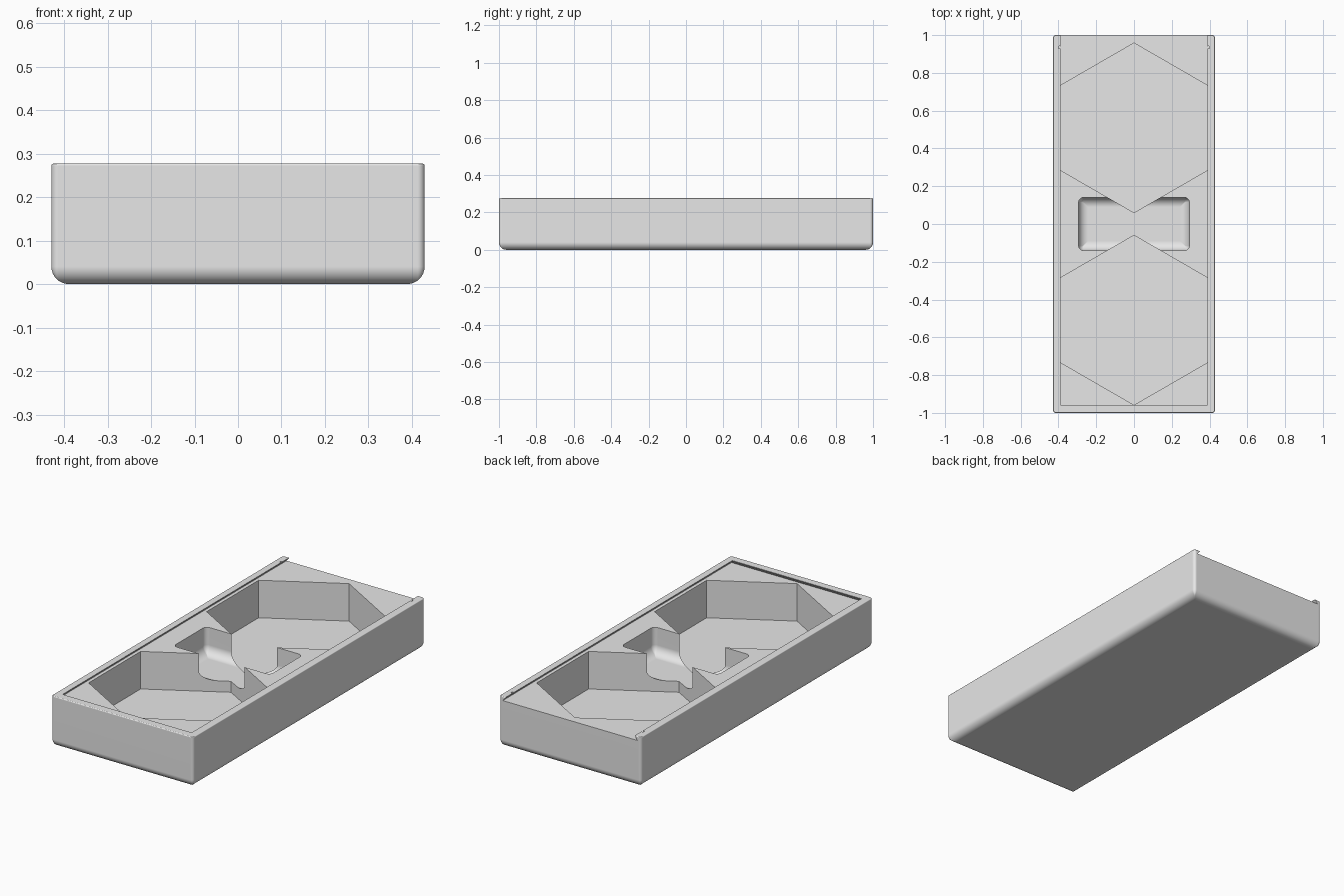
import bpy, bmesh, math

default = bpy.data.objects.get("Cube")
if default:
    bpy.data.objects.remove(default, do_unlink=True)

HALF_X, HALF_Y, TOP = 0.429, 1.0, 0.277
LEDGE, FLOOR = 0.255, 0.05

grey = bpy.data.materials.new("plain_grey")
grey.use_nodes = True
grey.diffuse_color = (0.8, 0.8, 0.8, 1)
grey.node_tree.nodes["Principled BSDF"].inputs["Base Color"].default_value = (0.8, 0.8, 0.8, 1)


def loft(name, rings):
    """Closed solid through rings of equal point count, listed bottom to top."""
    bm = bmesh.new()
    loops = [[bm.verts.new(p) for p in ring] for ring in rings]
    n = len(loops[0])
    for low, high in zip(loops, loops[1:]):
        for i in range(n):
            j = (i + 1) % n
            bm.faces.new((low[i], low[j], high[j], high[i]))
    bm.faces.new(loops[0][::-1])
    bm.faces.new(loops[-1])
    bmesh.ops.recalc_face_normals(bm, faces=bm.faces)
    mesh = bpy.data.meshes.new(name)
    bm.to_mesh(mesh)
    bm.free()
    mesh.materials.append(grey)
    obj = bpy.data.objects.new(name, mesh)
    bpy.context.collection.objects.link(obj)
    return obj


def rounded_rect(hx, hy, radius, z, steps=5):
    pts = []
    for quarter, (sx, sy) in enumerate([(1, 1), (-1, 1), (-1, -1), (1, -1)]):
        for k in range(steps + 1):
            a = math.pi / 2 * (quarter + k / steps)
            pts.append((sx * (hx - radius) + radius * math.cos(a),
                        sy * (hy - radius) + radius * math.sin(a), z))
    return pts


def filleted_rings(hx, hy, corner, z0, fillet, steps=8):
    """Rings that round off the bottom edge of a box."""
    rings = []
    for k in range(steps + 1):
        a = math.pi / 2 * k / steps
        inset = fillet * (1 - math.sin(a))
        rings.append(rounded_rect(hx - inset, hy - inset, max(corner - inset, 0.003),
                                  z0 + fillet * (1 - math.cos(a))))
    return rings


def polygon(cx, cy, radius, sides, z):
    return [(cx + radius * math.sin(math.tau * i / sides),
             cy + radius * math.cos(math.tau * i / sides), z) for i in range(sides)]


def cut(target, cutter):
    cutter.hide_render = True
    mod = target.modifiers.new("cut", 'BOOLEAN')
    mod.operation, mod.solver, mod.object = 'DIFFERENCE', 'EXACT', cutter
    bpy.context.view_layer.objects.active = target
    bpy.ops.object.modifier_apply(modifier=mod.name)
    bpy.data.objects.remove(cutter, do_unlink=True)


# Tray body: rounded bottom, softly eased top rim
rings = filleted_rings(HALF_X, HALF_Y, 0.016, 0, 0.04)
for k in range(4):
    a = math.pi / 2 * k / 3
    inset = 0.005 * (1 - math.cos(a))
    rings.append(rounded_rect(HALF_X - inset, HALF_Y - inset, 0.016 - inset,
                              TOP - 0.005 * (1 - math.sin(a))))
tray = loft("tray", rings)


# Dovetail lid channel, open at the back
def channel(hx, front, z):
    return [(-hx, front, z), (hx, front, z), (hx, 1.1, z), (-hx, 1.1, z)]


cut(tray, loft("lid_channel", [channel(0.407, -0.974, LEDGE),
                               channel(0.39, -0.957, TOP - 0.002),
                               channel(0.39, -0.957, TOP + 0.1)]))

# Two hexagonal pockets
for side in (-1, 1):
    cut(tray, loft("hex_pocket", [polygon(0, side * 0.509, 0.449, 6, z)
                                  for z in (FLOOR, TOP - 0.01)]))

# Finger recess bridging the pockets
recess = filleted_rings(0.293, 0.14, 0.025, 0.11, 0.05)
recess.append(rounded_rect(0.293, 0.14, 0.025, TOP - 0.008))
cut(tray, loft("finger_recess", recess))

# Small lid catches near the open end
for side in (-1, 1):
    cut(tray, loft("lid_catch", [polygon(side * 0.394, 0.935, 0.007, 12, z)
                                 for z in (LEDGE + 0.001, TOP + 0.1)]))

# Smooth fillets, crisp edges elsewhere
bpy.ops.object.select_all(action='DESELECT')
tray.select_set(True)
bpy.context.view_layer.objects.active = tray
bpy.ops.object.shade_smooth_by_angle(angle=math.radians(30))
weighted = tray.modifiers.new("even_shading", 'WEIGHTED_NORMAL')
weighted.keep_sharp = True
